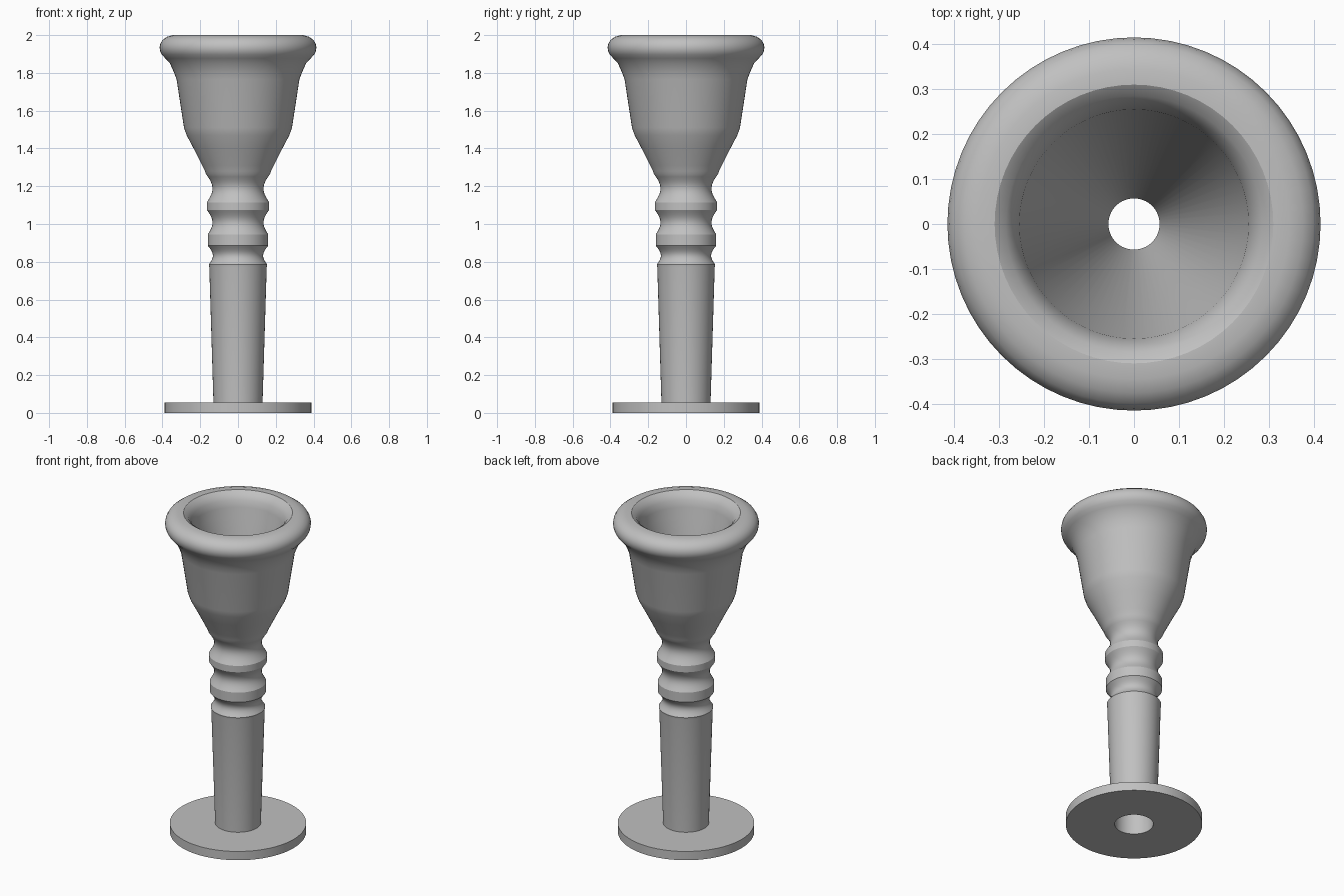
import bpy, bmesh, math

cube = bpy.data.objects.get("Cube")
if cube:
    bpy.data.objects.remove(cube, do_unlink=True)

SIDES = 64
GREY = (0.53, 0.53, 0.53, 1)
mat = bpy.data.materials.new("plain grey")
mat.use_nodes = True
mat.diffuse_color = GREY
mat.node_tree.nodes["Principled BSDF"].inputs["Base Color"].default_value = GREY


def lathe(name, profile):
    """Turn a closed (radius, height) profile around the z axis."""
    bm = bmesh.new()
    rings = []
    for r, z in profile:
        ring = []
        for i in range(SIDES):
            a = math.tau * i / SIDES
            ring.append(bm.verts.new((r * math.cos(a), r * math.sin(a), z)))
        rings.append(ring)
    for k, low in enumerate(rings):
        high = rings[(k + 1) % len(rings)]
        for i in range(SIDES):
            j = (i + 1) % SIDES
            bm.faces.new((low[i], low[j], high[j], high[i]))
    bmesh.ops.recalc_face_normals(bm, faces=bm.faces)
    mesh = bpy.data.meshes.new(name)
    bm.to_mesh(mesh)
    bm.free()
    mesh.materials.append(mat)
    obj = bpy.data.objects.new(name, mesh)
    bpy.context.collection.objects.link(obj)
    bpy.ops.object.select_all(action='DESELECT')
    obj.select_set(True)
    bpy.context.view_layer.objects.active = obj
    bpy.ops.object.shade_smooth_by_angle(angle=math.radians(30))
    return obj


def groove(start, waist, end, steps=10):
    """Rounded concave neck between two (radius, height) points."""
    points = []
    for i in range(steps + 1):
        t = i / steps
        edge = start[0] + (end[0] - start[0]) * t
        depth = math.sin(math.pi * t) * ((start[0] + end[0]) / 2 - waist)
        points.append((edge - depth, start[1] + (end[1] - start[1]) * t))
    return points


# Tapered shank and turned rings, from bottom to top
shank = [(0.13, 0.055), (0.152, 0.77)]
rings = (groove((0.155, 0.785), 0.133, (0.16, 0.885))
         + groove((0.16, 0.945), 0.135, (0.165, 1.075))
         + groove((0.165, 1.115), 0.135, (0.17, 1.265)))

# Outside of the cup and its rounded rim
cup = [(0.175, 1.28), (0.19, 1.31), (0.235, 1.40), (0.272, 1.47), (0.286, 1.51),
       (0.325, 1.765), (0.34, 1.805), (0.36, 1.85), (0.385, 1.877)]
rim = [(0.403, 1.897), (0.412, 1.915), (0.415, 1.935), (0.411, 1.955),
       (0.399, 1.975), (0.376, 1.991), (0.345, 2.0), (0.31, 2.0)]

# Inside of the cup, the throat and the widening bore
bowl = [(0.285, 1.983), (0.267, 1.955), (0.255, 1.915), (0.248, 1.86)]
bore = [(0.057, 1.25), (0.057, 1.2), (0.11, 0.055)]

lathe("mouthpiece_body", shank + rings + cup + rim + bowl + bore)

# Flat foot with a hole through it
lathe("foot_disc", [(0.11, 0), (0.388, 0), (0.388, 0.055), (0.11, 0.055)])
